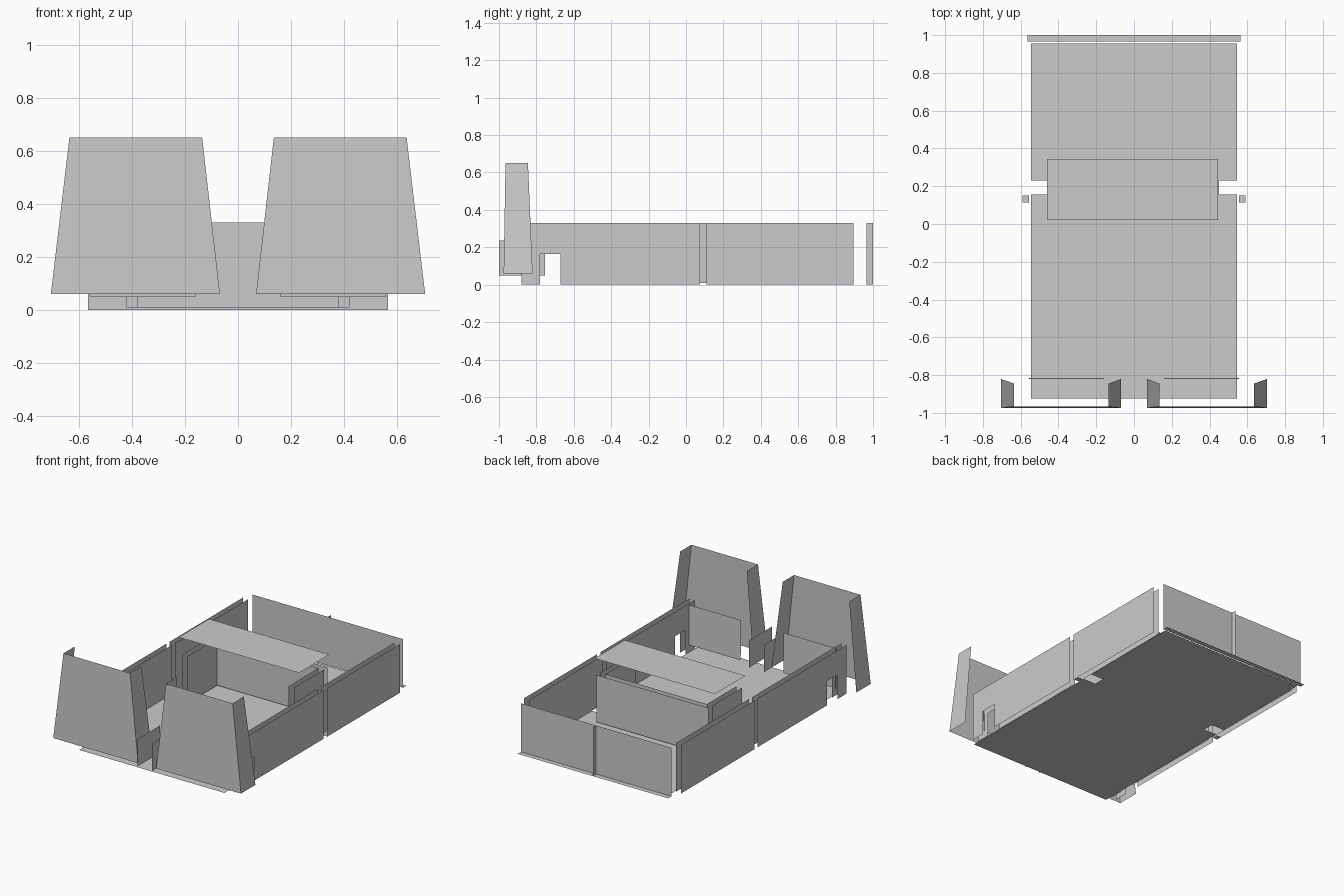
import bpy

if "Cube" in bpy.data.objects:
    bpy.data.objects.remove(bpy.data.objects["Cube"])


def sheets(name, polys):
    """One object made of flat, zero-thickness panels."""
    verts, faces = [], []
    for p in polys:
        faces.append(list(range(len(verts), len(verts) + len(p))))
        verts += p
    me = bpy.data.meshes.new(name)
    me.from_pydata(verts, [], faces)
    ob = bpy.data.objects.new(name, me)
    bpy.context.collection.objects.link(ob)
    return ob


def face_x(x, y0, y1, z0, z1):
    return [(x, y0, z0), (x, y1, z0), (x, y1, z1), (x, y0, z1)]


def face_y(y, x0, x1, z0, z1):
    return [(x0, y, z0), (x1, y, z0), (x1, y, z1), (x0, y, z1)]


def face_z(z, x0, x1, y0, y1):
    return [(x0, y0, z), (x1, y0, z), (x1, y1, z), (x0, y1, z)]


H = 0.33  # wall height

# floor with a notch in each long edge
half = [(0.545, -0.925), (0.545, 0.155), (0.45, 0.155),
        (0.45, 0.23), (0.545, 0.23), (0.545, 0.955)]
outline = half + [(-x, y) for x, y in reversed(half)]
sheets("floor", [[(x, y, 0.003) for x, y in outline]])

# back wall, its centre rib and bottom ledge
sheets("back_wall", [face_y(0.965, -0.565, 0.565, 0, H)])
sheets("back_rib", [face_x(0, 0.965, 1.0, 0, H)])
sheets("back_ledge", [face_z(0, -0.565, 0.565, 0.965, 1.0)])

# raised table top
sheets("table_top", [face_z(0.43, -0.46, 0.445, 0.02, 0.345)])

# open-fronted box under the table top
sheets("box_back", [face_y(0.32, -0.38, 0.38, 0.01, H),
                    face_y(0.36, -0.42, 0.42, 0.01, H)])

# front part of a side wall, with a cut-out at its bottom
wall_front = [(-0.88, 0), (-0.78, 0), (-0.78, 0.165), (-0.67, 0.165),
              (-0.67, 0), (0.075, 0), (0.075, H), (-0.88, H)]

for s, side in ((1, "right"), (-1, "left")):
    # double side walls, split by a narrow gap
    for x, layer in ((0.55, "inner"), (0.59, "outer")):
        sheets(f"{side}_{layer}_wall",
               [[(s * x, y, z) for y, z in wall_front],
                face_x(s * x, 0.11, 0.895, 0, H)])
    sheets(f"{side}_wall_tab", [face_z(0, s * 0.555, s * 0.59, 0.115, 0.15)])

    # box sides
    sheets(f"{side}_box_side", [face_x(s * 0.38, 0, 0.32, 0.01, H),
                                face_x(s * 0.42, 0, 0.32, 0.01, H)])

    # tapered front cover: front face and two sloping cheeks
    def cheek(xb, xt):
        return [(s * xb, -0.975, 0.06), (s * xt, -0.965, 0.65),
                (s * xt, -0.845, 0.65), (s * xb, -0.82, 0.06)]
    inner, outer = cheek(0.068, 0.135), cheek(0.705, 0.635)
    sheets(f"{side}_cover", [inner, outer,
                             [inner[0], outer[0], outer[1], inner[1]]])

    # panel behind the cover and the fin beside it
    sheets(f"{side}_front_panel",
           [[(s * 0.16, -0.815, 0.05), (s * 0.555, -0.815, 0.05),
             (s * 0.555, -0.82, 0.32), (s * 0.16, -0.82, 0.32)]])
    sheets(f"{side}_front_fin", [face_x(s * 0.056, -1.0, -0.755, 0.05, 0.235)])
